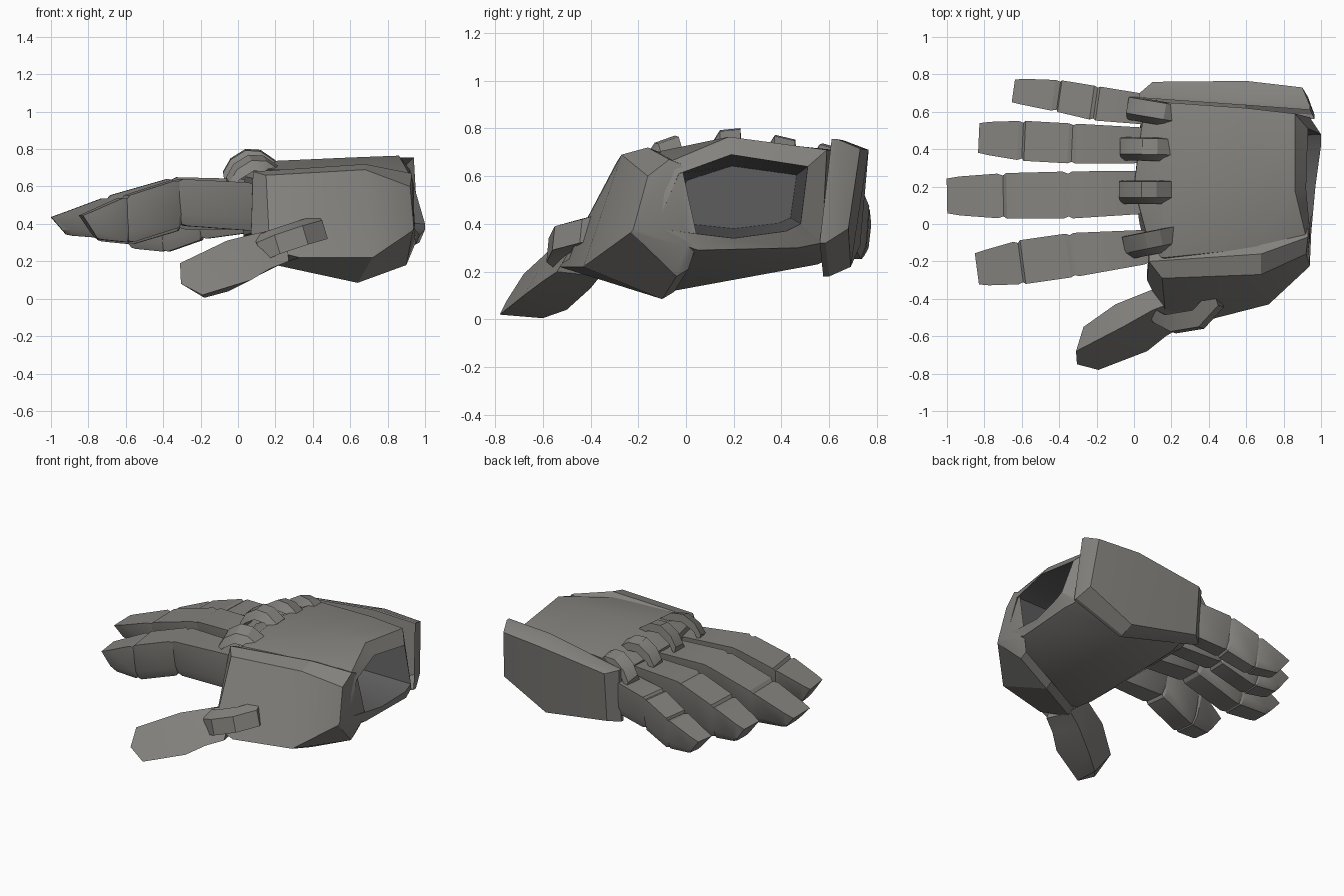
import bpy, bmesh
from mathutils import Vector

if "Cube" in bpy.data.objects:
    bpy.data.objects.remove(bpy.data.objects["Cube"])


def material(name, rgb):
    m = bpy.data.materials.new(name)
    m.diffuse_color = (*rgb, 1)
    m.use_nodes = True
    m.node_tree.nodes["Principled BSDF"].inputs["Base Color"].default_value = m.diffuse_color
    return m


grey = material("warm_grey", (0.232, 0.226, 0.21))
dark = material("dark_grey", (0.11, 0.11, 0.11))


def make(name, verts, faces, angle=0.5, dark_from=None):
    me = bpy.data.meshes.new(name)
    me.from_pydata([tuple(v) for v in verts], [], faces)
    bm = bmesh.new()
    bm.from_mesh(me)
    bmesh.ops.recalc_face_normals(bm, faces=bm.faces)
    bm.to_mesh(me)
    bm.free()
    me.materials.append(grey)
    if dark_from is not None:      # faces reaching the innermost ring are dark
        me.materials.append(dark)
        for p in me.polygons:
            if max(p.vertices) >= dark_from:
                p.material_index = 1
    ob = bpy.data.objects.new(name, me)
    bpy.context.collection.objects.link(ob)
    bpy.ops.object.select_all(action='DESELECT')
    ob.select_set(True)
    bpy.context.view_layer.objects.active = ob
    bpy.ops.object.shade_smooth_by_angle(angle=angle)
    return ob


def loft(name, rings, start=True, end_faces=None, dark_inside=False):
    """Join equal rings of points with quads and cap the ends."""
    n = len(rings[0])
    verts = [v for r in rings for v in r]
    faces = [(k * n + i, k * n + (i + 1) % n, (k + 1) * n + (i + 1) % n, (k + 1) * n + i)
             for k in range(len(rings) - 1) for i in range(n)]
    base = (len(rings) - 1) * n
    if start:
        faces.append(tuple(range(n)))
    faces += [tuple(base + i for i in f) for f in end_faces or [range(n)]]
    return make(name, verts, faces, dark_from=base if dark_inside else None)


# Hollow palm: outer rings from the knuckles to the wrist, then back inside
rim = [(.94, -.03, .61), (.92, .19, .69), (.93, .51, .64), (1.0, .48, .4),
       (1.0, .42, .37), (.97, .2, .34), (.94, -.13, .38)]
deep = [(.2, .2 + (y - .2) * .85, .5 + (z - .5) * .75) for x, y, z in rim]
loft("palm", [
    [(.1, -.18, .64), (.0, .2, .66), (.06, .66, .62), (.05, .66, .38), (.03, .5, .34), (.03, 0, .34), (.1, -.27, .36)],
    [(.16, -.18, .69), (.15, .2, .735), (.17, .65, .69), (.15, .64, .28), (.15, .55, .25), (.2, -.18, .19), (.18, -.42, .24)],
    [(.65, -.13, .70), (.6, .19, .755), (.6, .62, .71), (.6, .62, .26), (.6, .55, .23), (.63, -.05, .12), (.65, -.3, .2)],
    [(.92, -.07, .66), (.86, .18, .765), (.86, .59, .71), (.94, .57, .32), (.97, .47, .3), (.95, .05, .29), (.93, -.2, .38)],
    rim, deep], dark_inside=True)

# Thumb-side guard: back edge, outline, bevelled face
outline = [(.08, -.2, .68), (.68, -.16, .72), (.93, -.07, .67), (.95, 0, .3), (.9, -.04, .18),
           (.64, -.1, .085), (.2, -.4, .18), (.07, -.3, .35)]
loft("thumb_guard", [
    [(x, y + .05, z - .02 if z > .5 else z + .03) for x, y, z in outline], outline,
    [(.15, -.29, .66), (.68, -.27, .69), (.92, -.16, .6), (.94, -.22, .38), (.935, -.23, .365),
     (.72, -.43, .22), (.33, -.53, .22), (.17, -.5, .26)]],
    start=False, end_faces=[(0, 1, 5, 6, 7), (1, 2, 3, 4, 5)])

# Little-finger-side guard
outline = [(.03, .7, .67), (.6, .66, .75), (.94, .635, .755), (.965, .585, .32), (.6, .6, .18), (.03, .67, .3)]
loft("outer_guard", [
    [(x, y - .025, z) for x, y, z in outline], outline,
    [(.1, .76, .65), (.6, .765, .71), (.9, .73, .715), (.93, .68, .38), (.6, .69, .22), (.1, .73, .31)]],
    start=False, end_faces=[(0, 1, 4, 5), (1, 2, 3, 4)])

# Fingers: stations of (x, y, half width, top z, bottom z) from knuckle to tip
SECTION = [(-1, 1), (1, 1), (.84, .25), (.58, 0), (-.58, 0), (-.84, .25)]


def finger(name, stations):
    axis = Vector((stations[-1][0] - stations[0][0], stations[-1][1] - stations[0][1])).normalized()

    def ring(s, scale=1, lean=0):
        x, y, w, top, bot = s
        mid, h = (top + bot) / 2, (top - bot) * scale
        return [(x + axis.y * u * w * scale - lean * (v - .5), y - axis.x * u * w * scale,
                 mid + (v - .5) * h) for u, v in SECTION]

    for k in range(3):
        a, b = stations[k], stations[k + 1]
        at = lambda t: tuple(p + (q - p) * t for p, q in zip(a, b))
        if k < 2:
            rings = [ring(at(-.05), .8), ring(at(.1), 1, .03), ring(at(.96), 1, .03), ring(at(1.08), .85)]
        else:
            rings = [ring(at(-.05), .8), ring(at(.12), 1, .03), ring(at(.82), 1, .05), ring(b, .93, .08)]
        loft(f"{name}_segment_{k + 1}", rings)


finger("index_finger", [(.1, -.12, .09, .62, .36), (-.31, -.165, .118, .64, .39),
                        (-.59, -.205, .118, .55, .3), (-.8, -.24, .09, .45, .32)])
finger("middle_finger", [(.08, .17, .115, .64, .38), (-.33, .155, .126, .65, .42),
                         (-.68, .15, .122, .55, .32), (-.96, .15, .1, .44, .34)])
finger("ring_finger", [(.08, .42, .095, .63, .37), (-.31, .43, .107, .62, .37),
                       (-.58, .445, .107, .53, .29), (-.79, .46, .085, .43, .31)])
finger("little_finger", [(.1, .61, .08, .59, .36), (-.19, .645, .092, .55, .32),
                         (-.39, .685, .085, .47, .25), (-.605, .712, .066, .38, .27)])

# Thumb
loft("thumb", [
    [(.26, -.4, .38), (.22, -.28, .36), (.22, -.36, .18), (.27, -.54, .2), (.265, -.48, .3)],
    [(.1, -.46, .35), (.1, -.35, .32), (.12, -.4, .13), (.17, -.6, .16), (.135, -.54, .26)],
    [(-.06, -.55, .31), (-.1, -.43, .25), (-.05, -.5, .04), (.07, -.68, .1), (0, -.62, .2)],
    [(-.31, -.68, .19), (-.27, -.55, .14), (-.18, -.6, .005), (-.19, -.78, .02), (-.305, -.75, .08)]])


# Knuckle bands: a path swept with a narrow outer edge and a wide base
def band(name, path, top, base, inward):
    t, b, d = Vector(top) / 2, Vector(base) / 2, Vector(inward)
    loft(name, [[p - t, p + t, p + d + b, p + d - b] for p in map(Vector, path)])


for name, x, y, top, slope, tilt in (("index", .085, -.085, .755, .2, .03), ("middle", .06, .185, .797, 0, .008),
                                     ("ring", .065, .415, .763, -.02, -.02), ("little", .105, .612, .725, -.17, -.025)):
    arch = [(-.14, -.12), (-.1, -.05), (-.02, 0), (.06, -.005), (.14, -.06)]
    band(name + "_knuckle", [(x + dx, y + dx * slope, top + dz) for dx, dz in arch],
         (-.09 * slope, .085, tilt), (-.12 * slope, .125, tilt), (.01, -.015, -.055))
band("thumb_knuckle", [(.115, -.53, .25), (.21, -.58, .29), (.36, -.555, .34), (.465, -.44, .37)],
     (-.03, .01, .1), (-.03, .01, .11), (-.03, .09, .02))
